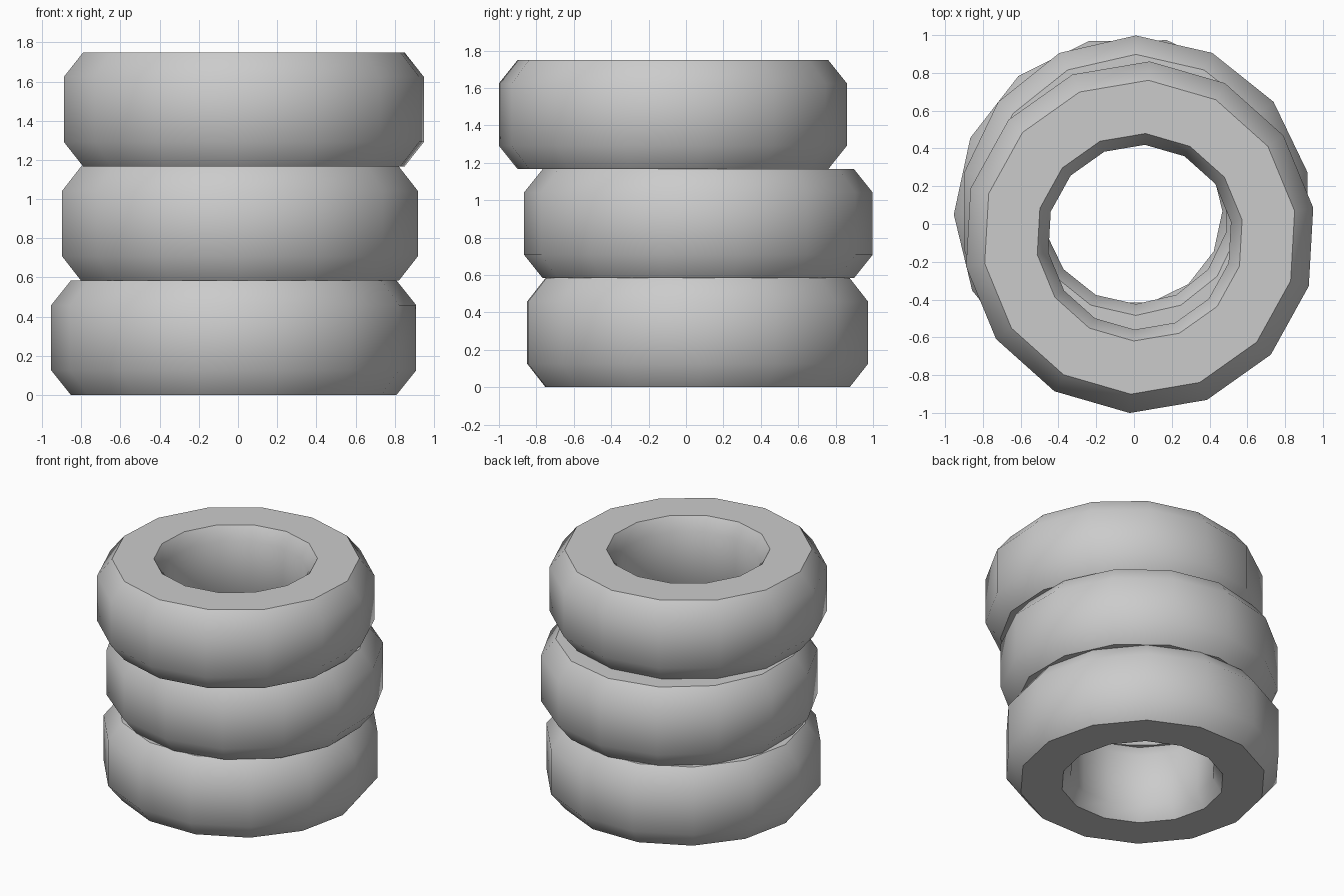
import bpy, bmesh, math

if "Cube" in bpy.data.objects:
    bpy.data.objects.remove(bpy.data.objects["Cube"])

SIDES = 14
HEIGHT = 0.583
# Closed cross-section of one ring: (radius, z)
PROFILE = [(0.55, 0), (0.832, 0), (0.932, 0.125), (0.932, HEIGHT - 0.125),
           (0.832, HEIGHT), (0.55, HEIGHT), (0.49, HEIGHT - 0.095), (0.49, 0.095)]


def make_tire(name, x, y, z, phase):
    """Revolve the cross-section into a 14-sided tire."""
    bm = bmesh.new()
    rings = []
    for i in range(SIDES):
        a = math.radians(phase) + i * math.tau / SIDES
        rings.append([bm.verts.new((r * math.cos(a), r * math.sin(a), h)) for r, h in PROFILE])
    n = len(PROFILE)
    for i in range(SIDES):
        a, b = rings[i], rings[(i + 1) % SIDES]
        for j in range(n):
            k = (j + 1) % n
            bm.faces.new((a[j], b[j], b[k], a[k]))
    bmesh.ops.recalc_face_normals(bm, faces=bm.faces[:])
    mesh = bpy.data.meshes.new(name)
    bm.to_mesh(mesh)
    bm.free()
    obj = bpy.data.objects.new(name, mesh)
    obj.location = (x, y, z)
    bpy.context.collection.objects.link(obj)
    # Smooth tread and shoulders, crisp flat sidewalls
    bpy.ops.object.select_all(action='DESELECT')
    obj.select_set(True)
    bpy.context.view_layer.objects.active = obj
    bpy.ops.object.shade_smooth_by_angle(angle=math.radians(45))


# Stack of three tires, each slightly shifted and turned
make_tire("bottom_tire", -0.022, 0.062, 0, 0.7)
make_tire("middle_tire", 0.01, 0.066, HEIGHT, 12.86)
make_tire("top_tire", 0.03, -0.07, 2 * HEIGHT, 9.6)
